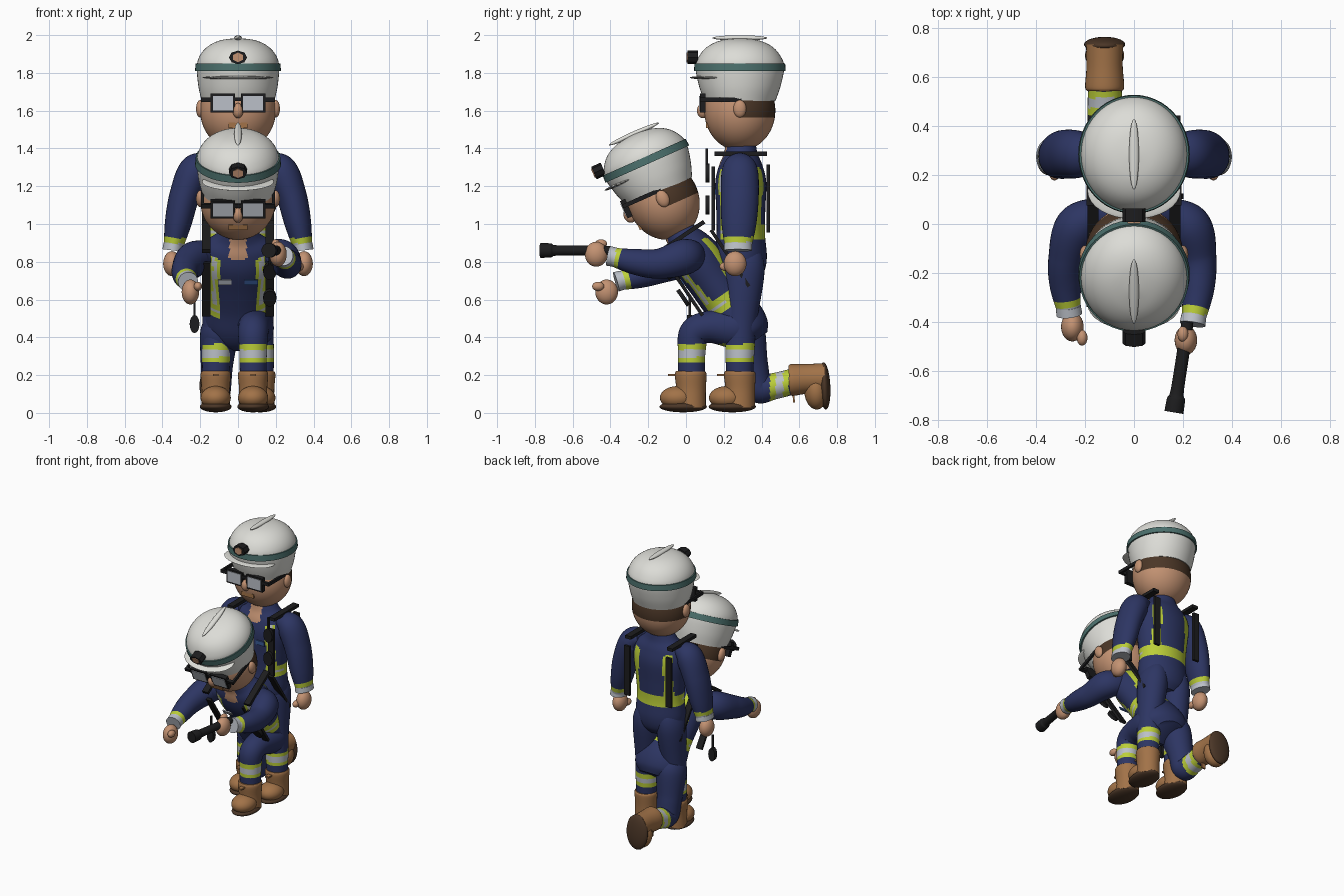
import bpy, bmesh, math
from mathutils import Vector, Matrix

if "Cube" in bpy.data.objects:
    bpy.data.objects.remove(bpy.data.objects["Cube"])

# ---- colours ----
COL = {"navy": (.026, .036, .125), "white": (.72, .72, .68), "teal": (.07, .16, .15),
       "skin": (.55, .29, .17), "brown": (.07, .037, .02), "black": (.012, .012, .013),
       "tan": (.36, .17, .065), "lime": (.50, .62, .04), "silver": (.50, .53, .58),
       "blue": (.04, .10, .30)}
NAMES = list(COL)
MATS = []
for n, c in COL.items():
    m = bpy.data.materials.new(n)
    m.diffuse_color = (*c, 1)
    m.use_nodes = True
    m.node_tree.nodes["Principled BSDF"].inputs["Base Color"].default_value = m.diffuse_color
    MATS.append(m)


def finish(name, bm, col, M, rule=None):
    """Mesh to object; a rule gives a colour per face from its centre."""
    bmesh.ops.recalc_face_normals(bm, faces=bm.faces)
    used = []
    for f in bm.faces:
        c = (rule(f.calc_center_median()) if rule else None) or col
        if c not in used:
            used.append(c)
        f.material_index = used.index(c)
    bm.transform(M)
    me = bpy.data.meshes.new(name)
    bm.to_mesh(me)
    bm.free()
    for c in used:
        me.materials.append(MATS[NAMES.index(c)])
    ob = bpy.data.objects.new(name, me)
    bpy.context.collection.objects.link(ob)
    return ob


I = Matrix.Identity(4)


def tube(name, pts, col, M=I, rule=None, sides=32, steps=14):
    """Smooth tube through (x, y, z, rx, ry) stations."""
    P = [pts[0]] + list(pts) + [pts[-1]]
    line = []
    for i in range(1, len(P) - 2):
        for s in range(steps):
            t = s / steps
            line.append([.5 * (2 * b + (c - a) * t + (2 * a - 5 * b + 4 * c - d) * t * t
                               + (3 * b - a - 3 * c + d) * t ** 3)
                         for a, b, c, d in zip(P[i - 1], P[i], P[i + 1], P[i + 2])])
    line.append(list(pts[-1]))
    bm = bmesh.new()
    rings = []
    for i, p in enumerate(line):
        tan = (Vector(line[min(i + 1, len(line) - 1)][:3]) - Vector(line[max(i - 1, 0)][:3])).normalized()
        u = (Vector((1, 0, 0)) - tan * tan.x).normalized()
        v = tan.cross(u)
        rings.append([bm.verts.new(Vector(p[:3]) + u * p[3] * math.cos(a) + v * p[4] * math.sin(a))
                      for a in (2 * math.pi * k / sides for k in range(sides))])
    for a, b in zip(rings, rings[1:]):
        for k in range(sides):
            j = (k + 1) % sides
            bm.faces.new((a[k], a[j], b[j], b[k]))
    bm.faces.new(rings[0])
    bm.faces.new(rings[-1])
    return finish(name, bm, col, M, rule)


def ball(name, c, r, col, M=I, rule=None, seg=32):
    bm = bmesh.new()
    bmesh.ops.create_uvsphere(bm, u_segments=seg, v_segments=seg * 3 // 4, radius=1)
    bm.transform(Matrix.Translation(c) @ Matrix.Diagonal((*r, 1)))
    return finish(name, bm, col, M, rule)


def box(name, c, s, col, M=I):
    bm = bmesh.new()
    bmesh.ops.create_cube(bm, size=1)
    bm.transform(Matrix.Translation(c) @ Matrix.Diagonal((*s, 1)))
    return finish(name, bm, col, M)


def disc(name, c, rx, rz, depth, col, M=I, seg=16):
    """Short cylinder facing front."""
    bm = bmesh.new()
    bmesh.ops.create_cone(bm, cap_ends=True, segments=seg, radius1=1, radius2=1, depth=1)
    bm.transform(Matrix.Translation(c) @ Matrix.Diagonal((rx, depth, rz, 1)) @ Matrix.Rotation(math.pi / 2, 4, 'X'))
    return finish(name, bm, col, M)


def place(x, y, z, deg=0):
    return Matrix.Translation((x, y, z)) @ Matrix.Rotation(math.radians(deg), 4, 'X')


def head(who, M):
    # face and hair
    ball(who + "_head", (0, 0, -.23), (.2, .188, .212), "skin", M,
         lambda c: "brown" if c.z > -.275 and c.y > .01 else None, 48)
    ball(who + "_nose", (0, -.195, -.23), (.028, .032, .04), "skin", M)
    box(who + "_moustache", (0, -.168, -.307), (.1, .02, .03), "tan", M)
    # helmet
    prof = [(-.18, .192, .188), (-.1, .21, .216), (0, .218, .235), (.06, .203, .215),
            (.11, .16, .17), (.142, .095, .1), (.155, .003, .003)]
    tube(who + "_helmet", [(0, 0, z, a, b) for z, a, b in prof], "white", M, sides=48, steps=6)
    tube(who + "_helmet_band", [(0, 0, -.02, .228, .243), (0, 0, .02, .224, .24)], "teal", M, sides=48, steps=2)
    ball(who + "_helmet_brim", (0, -.15, -.055), (.19, .115, .01), "white", M)
    ball(who + "_helmet_crest", (0, 0, .155), (.02, .145, .014), "white", M)
    disc(who + "_lamp", (0, -.25, .052), .048, .036, .055, "black", M, 8)
    disc(who + "_lamp_front", (0, -.279, .052), .03, .026, .008, "skin", M, 6)
    # glasses and ears
    box(who + "_glasses_bridge", (0, -.2, -.17), (.06, .02, .02), "black", M)
    for s, side in ((1, "left"), (-1, "right")):
        box(f"{who}_{side}_glasses_frame", (s * .08, -.197, -.19), (.13, .03, .1), "black", M)
        box(f"{who}_{side}_lens", (s * .08, -.213, -.19), (.106, .006, .076), "silver", M)
        box(f"{who}_{side}_temple", (s * .188, -.1, -.172), (.014, .22, .022), "black", M)
        box(f"{who}_{side}_hinge", (s * .165, -.2, -.172), (.05, .02, .022), "black", M)
        ball(f"{who}_{side}_ear", (s * .2, 0, -.22), (.022, .034, .046), "skin", M)


def jacket_rule(c):
    d = abs(abs(c.x) - .125)
    if c.y < 0 and c.z > .5 and abs(c.x) < .045:
        return "skin"
    if .12 < c.z < .19 and (c.y > -.03 or abs(c.x) > .1):
        return "silver" if .143 < c.z < .167 and c.y < 0 else "lime"
    if .12 < c.z < .5 and d < .026:
        return "silver" if d < .009 and c.y < 0 else "lime"


def torso(who, M):
    prof = [(-.1, .11, .09), (-.05, .165, .125), (.03, .178, .138), (.15, .17, .128), (.28, .182, .13),
            (.42, .2, .135), (.51, .185, .115), (.57, .12, .09), (.62, .085, .08)]
    tube(who + "_jacket", [(0, 0, z, a, b) for z, a, b in prof], "navy", M, jacket_rule, 64, 8)
    # harness bars, gauges and badges
    for s, side in ((1, "left"), (-1, "right")):
        box(f"{who}_{side}_front_strap", (s * .168, -.145, .335), (.045, .018, .34), "black", M)
        box(f"{who}_{side}_back_strap", (s * .168, .145, .335), (.045, .018, .36), "black", M)
        box(f"{who}_{side}_shoulder_strap", (s * .168, 0, .572), (.045, .28, .022), "black", M)
    for z in (.3, .47):
        disc(f"{who}_gauge", (.168, -.177, z), .035, .05, .022, "black", M)
    box(who + "_antenna", (.168, -.18, .54), (.014, .014, .12), "black", M)
    box(who + "_silver_badge", (-.07, -.134, .37), (.07, .008, .03), "silver", M)
    box(who + "_blue_badge", (.07, -.134, .37), (.07, .008, .03), "blue", M)


def boot(name, M):
    tube(name + "_upper", [(0, 0, .22, .074, .078), (0, 0, .2, .08, .084), (0, .002, .12, .074, .078),
                           (0, 0, .03, .076, .08)], "tan", M, steps=6)
    ball(name + "_toe", (0, -.068, .08), (.08, .095, .062), "tan", M)
    ball(name + "_sole", (0, -.04, .033), (.084, .125, .03), "brown", M,)
    box(name + "_tongue", (0, -.09, .2), (.03, .06, .01), "tan", M)


def arm(name, pts, cuff_dir, hand, thumb):
    end = Vector(pts[-1][:3])
    d = Vector(cuff_dir).normalized()

    def rule(c):
        k = (end - c).dot(d)
        return "silver" if k < .035 else "lime" if k < .065 else None
    tube(name + "_sleeve", pts, "navy", rule=rule)
    p = pts[-1]
    tube(name + "_cuff", [(*(end - d * .03), p[3] + .005, p[4] + .005),
                          (*(end + d * .005), p[3] + .007, p[4] + .007)], "silver", steps=2)
    ball(name + "_hand", hand, (.046, .06, .066), "skin")
    ball(name + "_thumb", thumb, (.022, .032, .024), "skin")


def shin_z(c):
    return "silver" if .295 < c.z < .335 else "lime" if .268 < c.z < .365 else None


def shin_y(c):
    return "silver" if .475 < c.y < .515 else "lime" if .445 < c.y < .545 and c.z < .3 else None


# ---- standing figure ----
head("standing", place(0, .285, 1.83))
torso("standing", place(0, .29, .8))
for s, side in ((1, "left"), (-1, "right")):
    arm(f"standing_{side}", [(s * .15, .285, 1.32, .05, .06), (s * .225, .285, 1.285, .085, .095),
                             (s * .283, .285, 1.15, .08, .1), (s * .318, .28, 1.0, .07, .092),
                             (s * .345, .275, .865, .048, .068)],
        (s * .12, 0, -1), (s * .35, .26, .79), (s * .325, .21, .775))
    tube(f"standing_{side}_leg", [(s * .09, .3, .84, .07, .1), (s * .095, .305, .74, .095, .11),
                                  (s * .108, .29, .48, .08, .085), (s * .115, .285, .3, .075, .076),
                                  (s * .118, .285, .18, .07, .07)], "navy", rule=shin_z)
    boot(f"standing_{side}_boot", place(s * .118, .285, 0))

# ---- kneeling figure ----
head("kneeling", place(0, -.213, 1.335, 24))
torso("kneeling", place(0, .3, .46, 34))
arm("kneeling_left", [(.13, .05, .84, .06, .07), (.225, -.01, .825, .09, .095), (.262, -.14, .79, .075, .08),
                      (.262, -.27, .8, .065, .068), (.24, -.405, .83, .046, .046)],
    (-.15, -1, .2), (.212, -.475, .84), (.2, -.45, .895))
arm("kneeling_right", [(-.13, .05, .84, .06, .07), (-.23, -.01, .815, .09, .095), (-.275, -.14, .765, .075, .08),
                       (-.28, -.25, .725, .065, .065), (-.265, -.365, .695, .046, .046)],
    (.12, -1, -.3), (-.252, -.42, .64), (-.212, -.465, .67))
# bent front leg
tube("kneeling_left_leg", [(.09, .33, .44, .08, .09), (.09, .26, .45, .1, .11), (.085, .12, .455, .085, .085),
                           (.08, .045, .42, .08, .082), (.08, .03, .32, .073, .073),
                           (.08, .03, .18, .07, .07)], "navy", rule=shin_z)
boot("kneeling_left_boot", place(.08, .025, 0))
# leg resting on its knee
tube("kneeling_right_leg", [(-.09, .29, .5, .08, .09), (-.1, .31, .42, .1, .11), (-.112, .35, .25, .085, .085),
                            (-.115, .38, .135, .078, .08), (-.118, .46, .14, .072, .07),
                            (-.12, .6, .175, .068, .068)], "navy", rule=shin_y)
boot("kneeling_right_boot", place(-.12, .765, .185, 93))
# torch in the left hand, gauge hanging at the right hip
tube("torch", [(.218, -.4, .86, .024, .024), (.208, -.48, .86, .026, .026), (.177, -.68, .86, .027, .027),
               (.172, -.715, .86, .037, .037), (.163, -.77, .86, .039, .039)], "black", steps=5)
disc("hanging_gauge", (-.23, .02, .47), .026, .048, .03, "black")
box("hanging_gauge_hose", (-.23, .02, .55), (.012, .012, .12), "black")

# ---- smooth shading with sharp edges kept ----
for ob in bpy.data.objects:
    ob.select_set(True)
    bpy.context.view_layer.objects.active = ob
bpy.ops.object.shade_smooth_by_angle(angle=math.radians(40))
